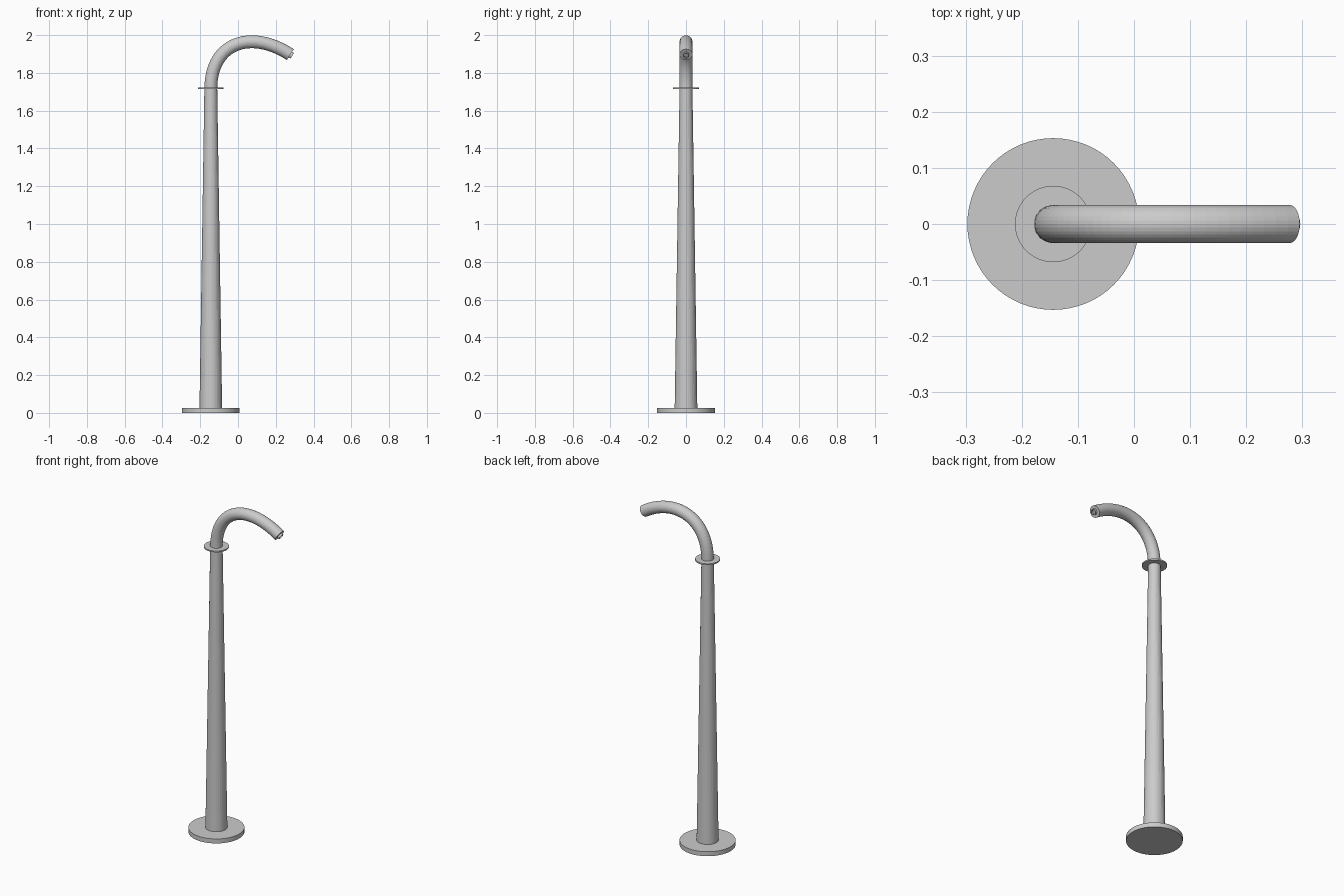
import bpy, bmesh, math
from mathutils import Vector

if "Cube" in bpy.data.objects:
    bpy.data.objects.remove(bpy.data.objects["Cube"])

SIDES = 32
AX = -0.144  # x of the upright axis


def skin(name, rings):
    """Skin circular rings (centre, direction, radius) lying in the xz plane, capping both ends."""
    bm = bmesh.new()
    loops = []
    for c, d, r in rings:
        d = Vector(d).normalized()
        side = Vector((0, 1, 0))
        up = side.cross(d)
        loops.append([bm.verts.new(Vector(c) + r * (math.cos(a) * up + math.sin(a) * side))
                      for a in (2 * math.pi * i / SIDES for i in range(SIDES))])
    for a, b in zip(loops, loops[1:]):
        for i in range(SIDES):
            j = (i + 1) % SIDES
            bm.faces.new((a[i], a[j], b[j], b[i]))
    bm.faces.new(loops[0])
    bm.faces.new(loops[-1])
    bmesh.ops.recalc_face_normals(bm, faces=bm.faces)
    me = bpy.data.meshes.new(name)
    bm.to_mesh(me)
    bm.free()
    ob = bpy.data.objects.new(name, me)
    bpy.context.collection.objects.link(ob)
    return ob


def disc(name, r, z0, z1, sides):
    bpy.ops.mesh.primitive_cylinder_add(vertices=sides, radius=r, depth=z1 - z0,
                                        location=(AX, 0, (z0 + z1) / 2))
    bpy.context.object.name = name


# floor flange and upper collar
disc("base_flange", 0.153, 0.0, 0.027, 64)
disc("collar", 0.068, 1.714, 1.722, 64)

# tapered upright
up = (0, 0, 1)
skin("pole", [((AX, 0, 0.02), up, 0.06), ((AX, 0, 1.718), up, 0.034)])

# curved spout along a bezier path
end = Vector((0.277, 0, 1.897))
aim = Vector((0.84, 0, -0.545)).normalized()
p0, p1 = Vector((AX, 0, 1.715)), Vector((AX, 0, 1.96))
p2, p3 = end - 0.25 * aim, end
rings = []
for k in range(33):
    t = k / 32
    s = 1 - t
    pos = s**3 * p0 + 3 * s * s * t * p1 + 3 * s * t * t * p2 + t**3 * p3
    tan = s * s * (p1 - p0) + 2 * s * t * (p2 - p1) + t * t * (p3 - p2)
    rings.append((pos, tan, 0.034))
skin("spout", rings)

# small hollow nozzle at the spout mouth
tip = end + 0.012 * aim
skin("nozzle", [(end - 0.01 * aim, aim, 0.017), (tip, aim, 0.017),
                (tip, aim, 0.012), (end + 0.002 * aim, aim, 0.012)])
